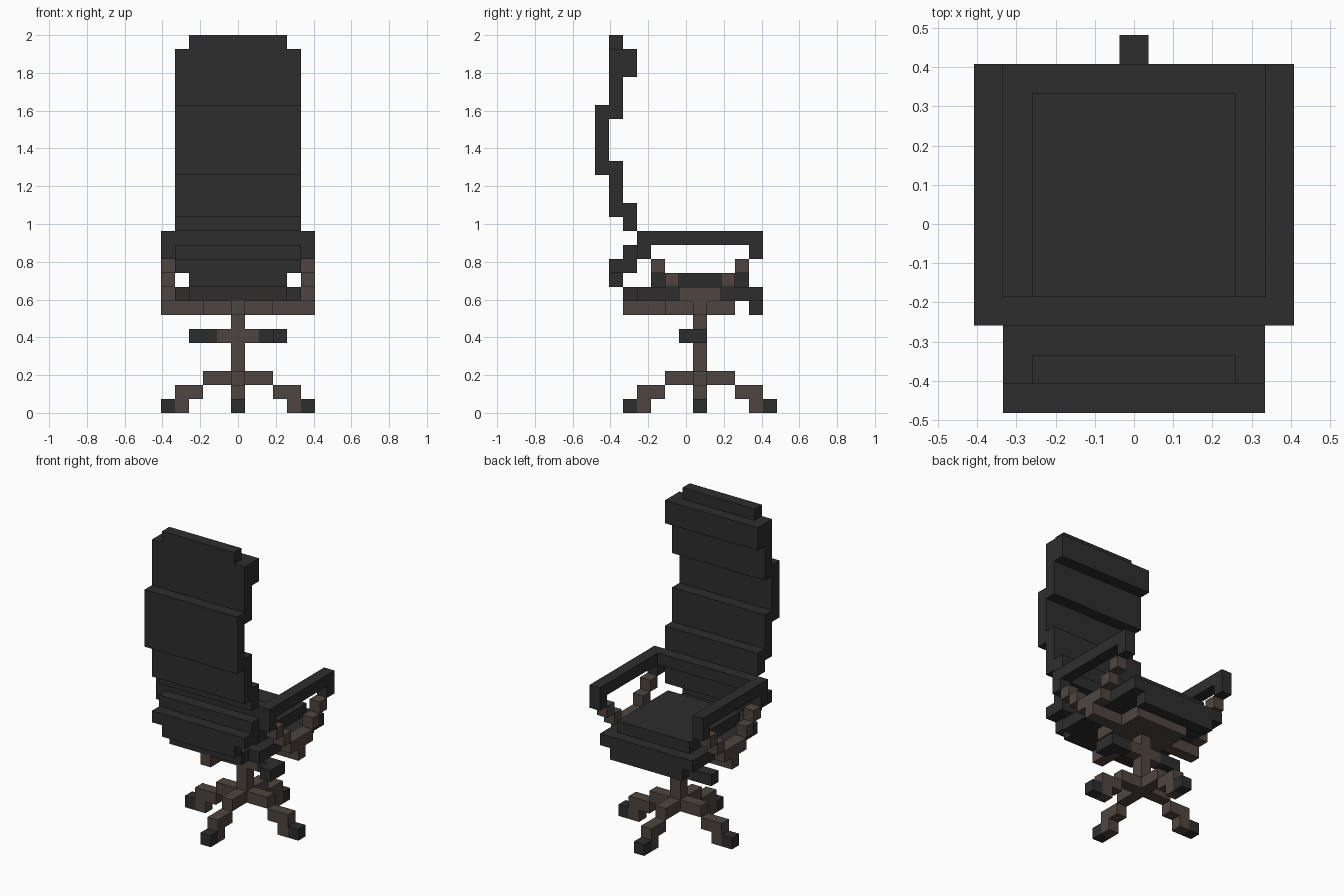
import bpy
import bmesh
from mathutils import Matrix, Vector

cube = bpy.data.objects.get("Cube")
if cube:
    bpy.data.objects.remove(cube, do_unlink=True)

U = 2 / 27          # edge of one block
MID = 6.5           # depth offset that centres the chair
HUB = 7.5           # depth of the column axis


def material(name, color):
    mat = bpy.data.materials.new(name)
    mat.use_nodes = True
    mat.diffuse_color = color
    mat.node_tree.nodes["Principled BSDF"].inputs["Base Color"].default_value = color
    return mat


BLACK = material("black_leather", (0.027, 0.027, 0.027, 1))
BROWN = material("brown_metal", (0.078, 0.060, 0.050, 1))


def part(name, mat, boxes):
    """Join boxes given as (x0, x1, y0, y1, z0, z1) in block units."""
    bm = bmesh.new()
    for x0, x1, y0, y1, z0, z1 in boxes:
        centre = Vector(((x0 + x1) / 2, (y0 + y1) / 2 - MID, (z0 + z1) / 2)) * U
        size = Vector((x1 - x0, y1 - y0, z1 - z0)) * U
        bmesh.ops.create_cube(
            bm, size=1, matrix=Matrix.Translation(centre) @ Matrix.Diagonal(size).to_4x4())
    mesh = bpy.data.meshes.new(name)
    bm.to_mesh(mesh)
    bm.free()
    mesh.materials.append(mat)
    obj = bpy.data.objects.new(name, mesh)
    bpy.context.collection.objects.link(obj)
    return obj


def wide(half, *rest):
    return (-half, half, *rest)


# Backrest: stepped slabs (half width, y range, z range)
part("backrest", BLACK, [wide(*s) for s in (
    (3.5, 1, 2, 26, 27),
    (4.5, 1, 3, 24, 26),
    (4.5, 1, 2, 21, 24),
    (4.5, 0, 1, 17, 22),
    (4.5, 1, 2, 14, 18),
    (4.5, 2, 3, 13, 15),
)])
part("lumbar_support", BLACK, [wide(*s) for s in (
    (4.5, 2, 3, 10, 12),
    (4.5, 1, 2, 10, 11),
    (3.5, 1, 2, 9, 10),
)])

# Seat: cushion, wider pan, rear edge and front lip
part("seat", BLACK, [wide(*s) for s in (
    (3.5, 4, 11, 9, 10),
    (4.5, 3, 12, 8, 9),
    (3.5, 2, 3, 8, 9),
    (3.5, 11, 12, 7, 8),
)])

# Armrests with a bar joining them behind the sitter
part("armrest_bar", BLACK, [wide(4.5, 3, 4, 12, 13)])
for side, x in (("left", 4.5), ("right", -5.5)):
    part(side + "_armrest", BLACK, [
        (x, x + 1, 3, 12, 12, 13),
        (x, x + 1, 3, 4, 11, 12),
        (x, x + 1, 11, 12, 11, 12),
    ])
    # Forked strut stepping outward from the crossbar
    fork = [(x, x + 1, 6, 9, 8, 9)]
    for step in (2, 3):
        for sign in (-1, 1):
            y = HUB + sign * step
            fork.append((x, x + 1, y - 0.5, y + 0.5, 7 + step, 8 + step))
    part(side + "_arm_strut", BROWN, fork)

# Frame under the seat
part("seat_frame", BROWN, [
    wide(5.5, 7, 8, 7, 8),
    wide(2.5, 5, 10, 7, 8),
    wide(0.5, 2, 5, 7, 8),
])

# Column and adjustment levers
part("column", BROWN, [wide(0.5, 7, 8, 3, 7)])
part("lever_rod", BROWN, [(-1.5, -0.5, 7, 8, 5, 6), (0.5, 1.5, 7, 8, 5, 6)])
part("right_lever", BLACK, [(-3.5, -1.5, 7, 8, 5, 6)])
part("left_lever", BLACK, [(1.5, 3.5, 7, 8, 5, 6), (2.5, 3.5, 6, 7, 5, 6)])

# Four-legged base: each leg steps down to a foot and a caster
part("base_hub", BROWN, [wide(0.5, 7, 8, 2, 3)])


def radial(dx, dy, a, b, z):
    """One block-high bar from distance a to b along a leg direction."""
    xs = sorted((dx * a, dx * b)) if dx else (-0.5, 0.5)
    ys = sorted((dy * a, dy * b)) if dy else (-0.5, 0.5)
    return (*xs, HUB + ys[0], HUB + ys[1], z, z + 1)


for label, dx, dy in (("left", 1, 0), ("right", -1, 0), ("front", 0, -1), ("back", 0, 1)):
    part(label + "_leg", BROWN, [
        radial(dx, dy, 0.5, 2.5, 2),
        radial(dx, dy, 2.5, 4.5, 1),
        radial(dx, dy, 3.5, 4.5, 0),
    ])
    part(label + "_caster", BLACK, [radial(dx, dy, 4.5, 5.5, 0)])
